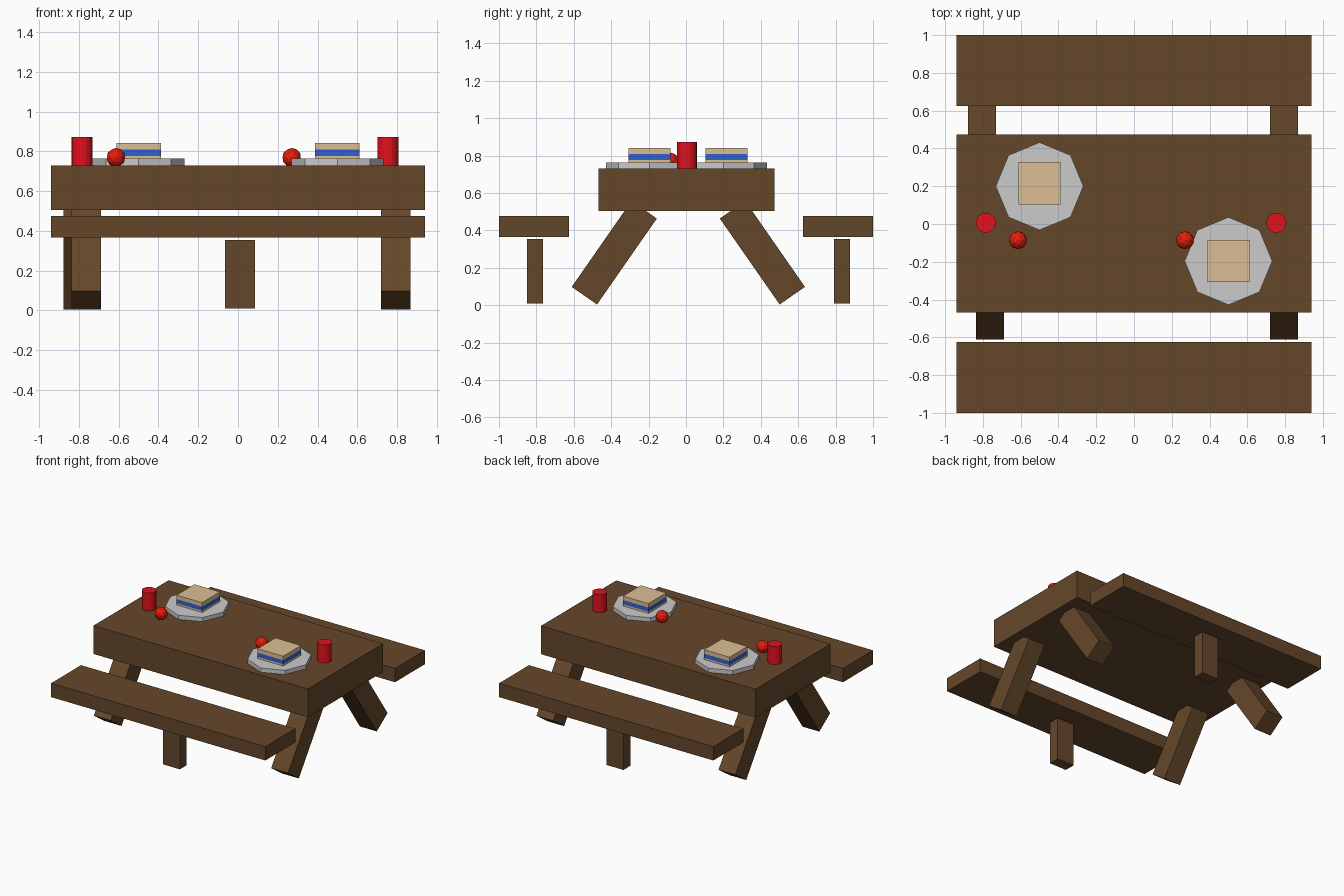
import bpy, math

if "Cube" in bpy.data.objects:
    bpy.data.objects.remove(bpy.data.objects["Cube"])


def material(name, rgb):
    m = bpy.data.materials.new(name)
    m.diffuse_color = (*rgb, 1)
    m.use_nodes = True
    m.node_tree.nodes["Principled BSDF"].inputs["Base Color"].default_value = m.diffuse_color
    return m


WOOD = material("wood", (0.13, 0.063, 0.023))
RED = material("cup red", (0.75, 0.006, 0.012))
FRUIT = material("fruit red", (0.78, 0.012, 0.004))
BREAD = material("bread", (0.72, 0.52, 0.30))
BLUE = material("filling blue", (0.03, 0.12, 0.62))


def finish(name, mat):
    o = bpy.context.object
    o.name = name
    if mat:
        o.data.materials.append(mat)
    return o


def box(name, x, y, z, mat):
    """Box from (min, max) ranges on each axis."""
    r = (x, y, z)
    bpy.ops.mesh.primitive_cube_add(size=1, location=[(a + b) / 2 for a, b in r])
    o = finish(name, mat)
    o.scale = [b - a for a, b in r]
    return o


def cylinder(name, x, y, z0, z1, radius, sides, mat=None):
    bpy.ops.mesh.primitive_cylinder_add(vertices=sides, radius=radius, depth=z1 - z0,
                                        location=(x, y, (z0 + z1) / 2))
    return finish(name, mat)


# Table top and benches
box("table_top", (-0.94, 0.94), (-0.468, 0.473), (0.505, 0.73), WOOD)
box("front_bench", (-0.94, 0.94), (-1.0, -0.625), (0.366, 0.476), WOOD)
box("back_bench", (-0.94, 0.94), (0.625, 1.0), (0.366, 0.476), WOOD)

# Single support under each bench
box("front_bench_leg", (-0.065, 0.085), (-0.85, -0.765), (0.01, 0.355), WOOD)
box("back_bench_leg", (-0.065, 0.085), (0.79, 0.877), (0.01, 0.355), WOOD)

# Splayed table legs, tops buried in the table
tilt = math.atan2(0.32, 0.46)
for name, x, side in (("front_left_leg", -0.763, -1), ("front_right_leg", 0.793, -1),
                      ("back_left_leg", -0.805, 1), ("back_right_leg", 0.793, 1)):
    bpy.ops.mesh.primitive_cube_add(size=1, location=(x, 0.0125 + side * 0.396, 0.281),
                                    rotation=(side * tilt, 0, 0))
    finish(name, WOOD).scale = (0.148, 0.165, 0.56)

# Place settings: octagonal plate with a stacked sandwich
for label, x, y in (("back", -0.5, 0.2), ("front", 0.5, -0.196)):
    cylinder(label + "_plate", x, y, 0.728, 0.763, 0.232, 8)
    for part, z, mat in (("lower_bread", 0.745, BREAD), ("filling", 0.777, BLUE),
                         ("upper_bread", 0.809, BREAD)):
        box(f"{label}_{part}", (x - 0.112, x + 0.112), (y + 0.016 - 0.112, y + 0.016 + 0.112)
            if label == "back" else (y - 0.112, y + 0.112), (z, z + 0.032), mat)

# Cups and round fruit
for label, cup_x, fruit_x in (("left", -0.785, -0.614), ("right", 0.754, 0.27)):
    cylinder(label + "_cup", cup_x, 0.006, 0.728, 0.872, 0.053, 16, RED)
    bpy.ops.mesh.primitive_ico_sphere_add(subdivisions=2, radius=0.048,
                                          location=(fruit_x, -0.086, 0.769))
    finish(label + "_fruit", FRUIT)
